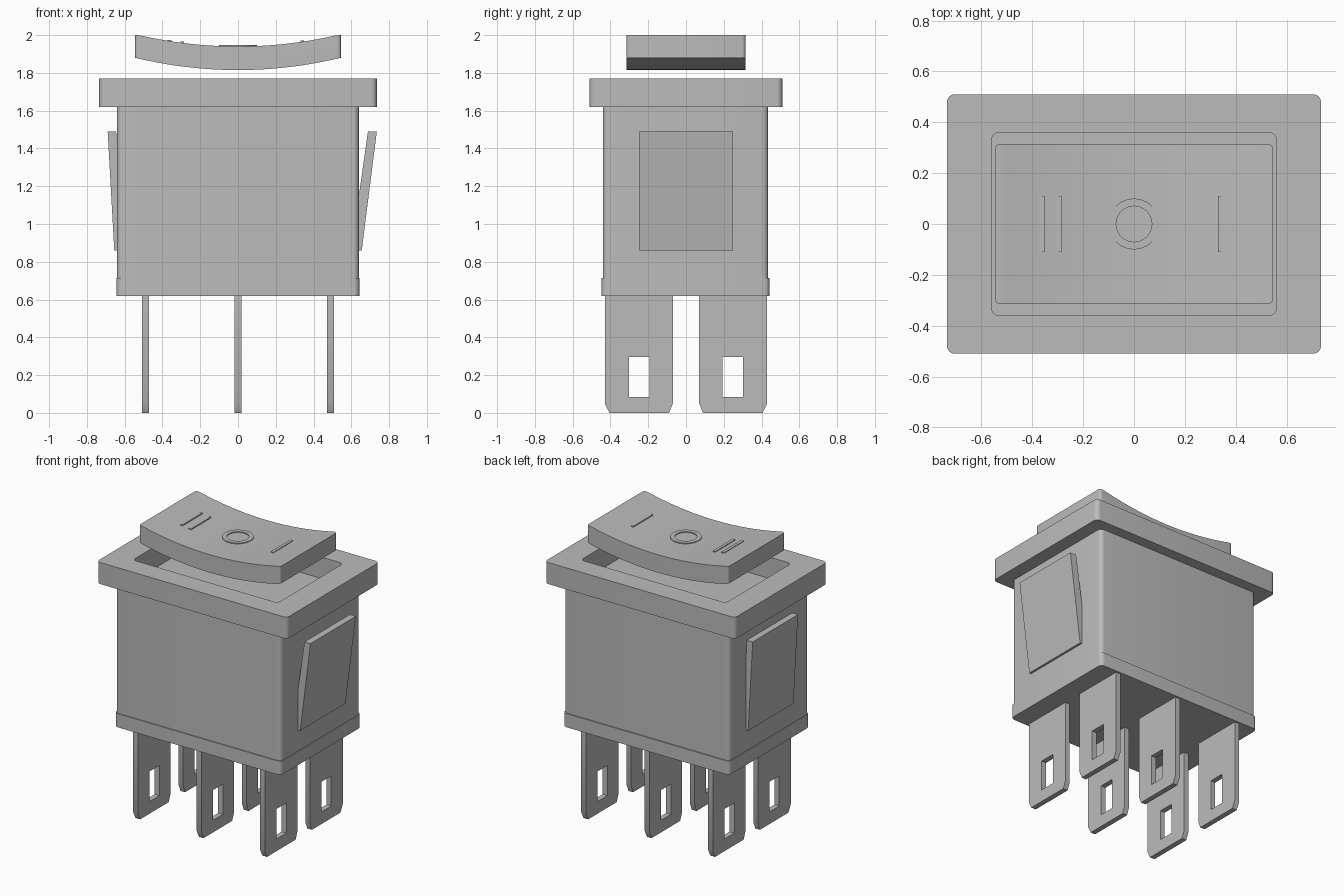
import bpy, bmesh, math
from mathutils import Matrix

cube = bpy.data.objects.get("Cube")
if cube:
    bpy.data.objects.remove(cube, do_unlink=True)

GREY = (0.5, 0.5, 0.5, 1)
plastic = bpy.data.materials.new("plain grey")
plastic.use_nodes = True
plastic.diffuse_color = GREY
plastic.node_tree.nodes["Principled BSDF"].inputs["Base Color"].default_value = GREY

# Axis mappings from outline (u, v, depth) to the model
FLAT = Matrix.Identity(4)
FACING_X = Matrix(((0, 0, 1, 0), (1, 0, 0, 0), (0, 1, 0, 0), (0, 0, 0, 1)))
FACING_Y = Matrix(((1, 0, 0, 0), (0, 0, -1, 0), (0, 1, 0, 0), (0, 0, 0, 1)))


def finish(name, mesh):
    obj = bpy.data.objects.new(name, mesh)
    bpy.context.collection.objects.link(obj)
    mesh.materials.clear()
    mesh.materials.append(plastic)
    bpy.ops.object.select_all(action="DESELECT")
    obj.select_set(True)
    bpy.context.view_layer.objects.active = obj
    bpy.ops.object.shade_smooth_by_angle(angle=math.radians(35))
    return obj


def plate(name, loops, low, high, axes=FLAT):
    """Extrude outlines (later loops are holes) from low to high."""
    curve = bpy.data.curves.new(name, "CURVE")
    curve.dimensions = "2D"
    curve.fill_mode = "BOTH"
    curve.extrude = (high - low) / 2
    for loop in loops:
        spline = curve.splines.new("POLY")
        spline.points.add(len(loop) - 1)
        for point, (u, v) in zip(spline.points, loop):
            point.co = (u, v, 0, 1)
        spline.use_cyclic_u = True
    temp = bpy.data.objects.new(name, curve)
    mesh = bpy.data.meshes.new_from_object(temp)
    bpy.data.objects.remove(temp)
    mesh.transform(axes @ Matrix.Translation((0, 0, (low + high) / 2)))
    bm = bmesh.new()
    bm.from_mesh(mesh)
    bmesh.ops.remove_doubles(bm, verts=bm.verts, dist=0.0001)
    bmesh.ops.recalc_face_normals(bm, faces=bm.faces)
    bm.to_mesh(mesh)
    bm.free()
    return finish(name, mesh)


def rounded(x0, x1, y0, y1, r, steps=6):
    """Rounded rectangle outline."""
    points = []
    corners = ((x1 - r, y1 - r), (x0 + r, y1 - r), (x0 + r, y0 + r), (x1 - r, y0 + r))
    for quarter, (cx, cy) in enumerate(corners):
        for i in range(steps + 1):
            a = (quarter + i / steps) * math.pi / 2
            points.append((cx + r * math.cos(a), cy + r * math.sin(a)))
    return points


def circle(r, n=48):
    return [(r * math.cos(i * math.tau / n), r * math.sin(i * math.tau / n)) for i in range(n)]


# Housing, its lower lip and the frame around the recess
plate("housing", [rounded(-0.64, 0.64, -0.44, 0.435, 0.03)], 0.62, 1.62)
plate("housing_lip", [rounded(-0.643, 0.643, -0.447, 0.443, 0.03)], 0.62, 0.715)
plate("frame", [rounded(-0.735, 0.735, -0.51, 0.51, 0.03),
                rounded(-0.56, 0.56, -0.36, 0.36, 0.03)], 1.62, 1.77)

# Snap clips on both ends
plate("left_clip", [[(0.63, 0.86), (0.655, 0.86), (0.735, 1.49), (0.688, 1.49), (0.63, 1.08)]],
      -0.25, 0.25, FACING_Y)
plate("right_clip", [[(-0.63, 0.86), (-0.655, 0.86), (-0.69, 1.49), (-0.645, 1.49), (-0.63, 1.2)]],
      -0.25, 0.25, FACING_Y)

# Six terminals with chamfered tips and a slot
for label, x in (("right", -0.49), ("middle", 0), ("left", 0.49)):
    for side, s in (("front", -1), ("back", 1)):
        tab = [(0.07, 0.63), (0.07, 0.05), (0.09, 0), (0.405, 0), (0.43, 0.05), (0.43, 0.63)]
        slot = [(0.193, 0.085), (0.303, 0.085), (0.303, 0.295), (0.193, 0.295)]
        plate(f"{label}_{side}_terminal", [[(s * y, z) for y, z in loop] for loop in (tab, slot)],
              x - 0.018, x + 0.018, FACING_X)


def rocker_top(x):
    return 1.94 + 0.06 * min(1, (x / 0.525) ** 2)


# Curved rocker with rounded upright corners
STEPS = 40
xs = [-0.545 + 1.09 * i / STEPS for i in range(STEPS + 1)]
outline = [(x, rocker_top(x)) for x in xs]
outline += [(x, 1.815 + 0.065 * (x / 0.545) ** 2) for x in reversed(xs)]
bm = bmesh.new()
face = bm.faces.new([bm.verts.new((x, -0.315, z)) for x, z in outline])
swept = bmesh.ops.extrude_face_region(bm, geom=[face])["geom"]
bmesh.ops.translate(bm, vec=(0, 0.63, 0), verts=[g for g in swept if isinstance(g, bmesh.types.BMVert)])
uprights = [e for e in bm.edges if abs(e.verts[0].co.z - e.verts[1].co.z) > 0.1]
bmesh.ops.bevel(bm, geom=uprights, offset=0.018, segments=4, profile=0.5, affect="EDGES")
bmesh.ops.recalc_face_normals(bm, faces=bm.faces)
rocker_mesh = bpy.data.meshes.new("rocker")
bm.to_mesh(rocker_mesh)
bm.free()
finish("rocker", rocker_mesh)

# Raised position marks on the rocker
plate("ring_mark", [circle(0.1), circle(0.07)], 1.935, 1.947)
for name, x in (("outer_bar_mark", -0.362), ("inner_bar_mark", -0.295), ("single_bar_mark", 0.34)):
    z = rocker_top(x)
    plate(name, [rounded(x - 0.01, x + 0.01, -0.11, 0.11, 0.001, 1)], z - 0.01, z + 0.006)
